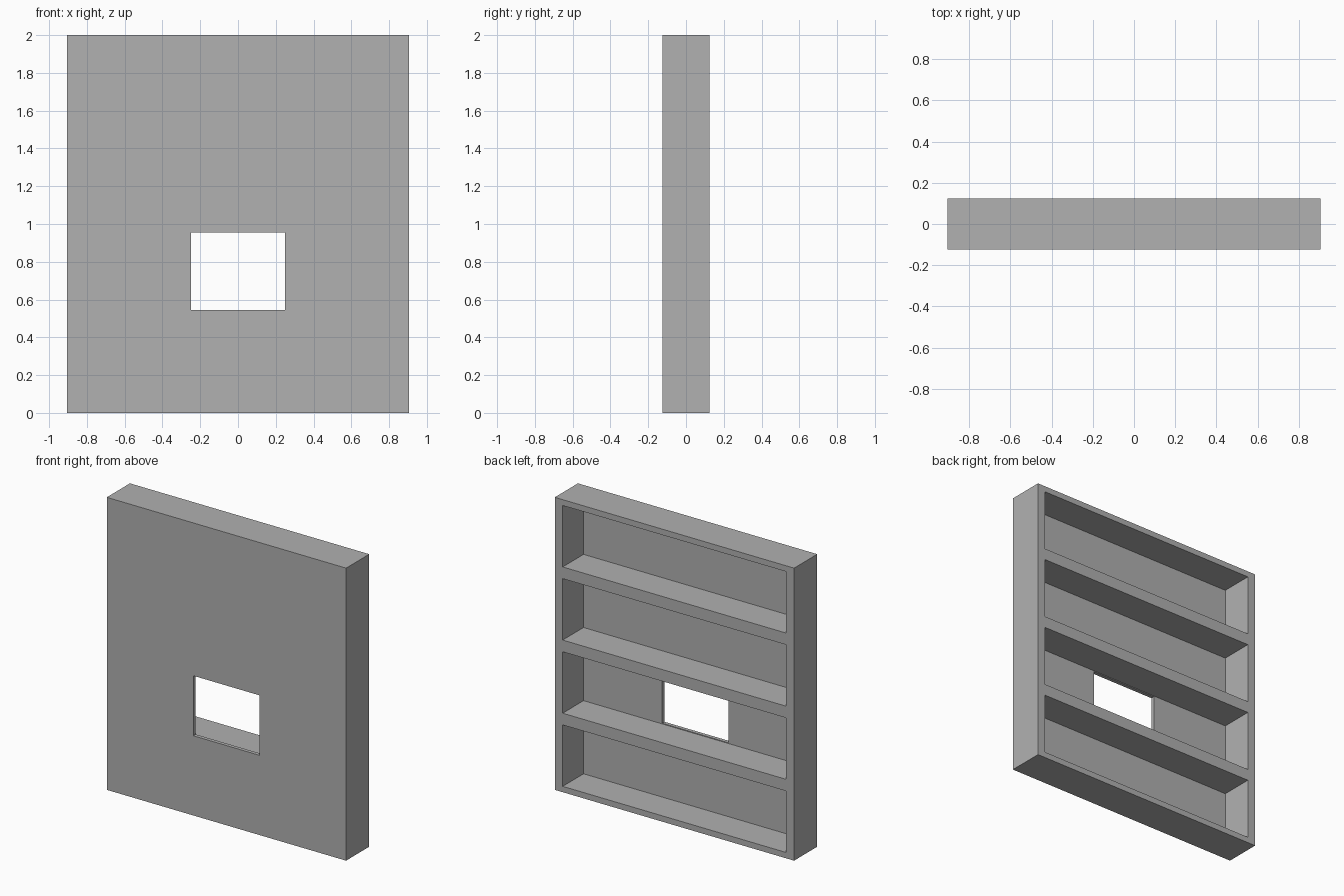
import bpy
from mathutils import Vector

cube = bpy.data.objects.get("Cube")
if cube:
    bpy.data.objects.remove(cube, do_unlink=True)

WIDTH, DEPTH, HEIGHT = 1.81, 0.25, 2.0
SIDE, EDGE, SHELF, PANEL = 0.06, 0.04, 0.08, 0.025
BAYS = 4

grey = bpy.data.materials.new("plain grey")
grey.use_nodes = True
colour = (0.44, 0.44, 0.44, 1)
grey.diffuse_color = colour
grey.node_tree.nodes["Principled BSDF"].inputs["Base Color"].default_value = colour


def box(name, low, high):
    """Box between two opposite corners."""
    low, high = Vector(low), Vector(high)
    bpy.ops.mesh.primitive_cube_add(size=1)
    obj = bpy.context.object
    obj.name = name
    for v in obj.data.vertices:
        v.co = (low + high) / 2 + v.co * (high - low)
    obj.data.materials.append(grey)
    return obj


def cut(target, cutter):
    """Subtract the cutter from the target and discard it."""
    mod = target.modifiers.new("cut", "BOOLEAN")
    mod.operation = "DIFFERENCE"
    mod.solver = "EXACT"
    mod.object = cutter
    bpy.context.view_layer.objects.active = target
    bpy.ops.object.modifier_apply(modifier=mod.name)
    bpy.data.objects.remove(cutter, do_unlink=True)


# Solid case
case = box("shelf_case", (-WIDTH / 2, -DEPTH / 2, 0), (WIDTH / 2, DEPTH / 2, HEIGHT))

# Four open bays, leaving the shelves, sides and thin front panel
bay_height = (HEIGHT - 2 * EDGE - (BAYS - 1) * SHELF) / BAYS
inner = WIDTH / 2 - SIDE
for i in range(BAYS):
    z = EDGE + i * (bay_height + SHELF)
    cut(case, box("bay_cutter", (-inner, -DEPTH / 2 + PANEL, z),
                  (inner, DEPTH, z + bay_height)))

# Window through the panel of the second bay
cut(case, box("window_cutter", (-0.25, -DEPTH, 0.545), (0.25, 0, 0.955)))
